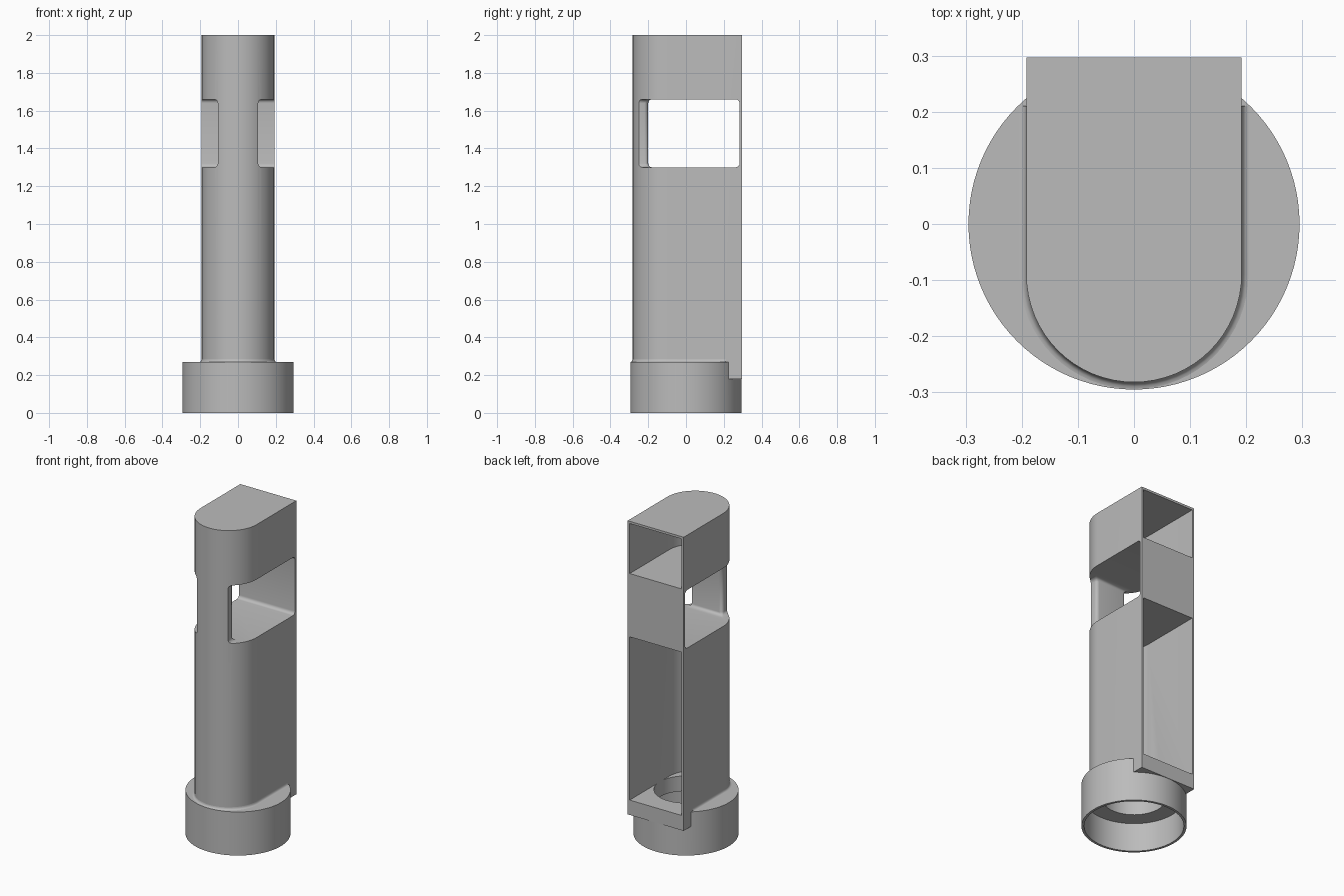
import bpy, bmesh, math

if "Cube" in bpy.data.objects:
    bpy.data.objects.remove(bpy.data.objects["Cube"], do_unlink=True)

HALF, BACK, ARC_Y, WALL = 0.192, 0.297, -0.09, 0.014

grey = bpy.data.materials.new("plain grey")
grey.use_nodes = True
grey.diffuse_color = (0.5, 0.5, 0.5, 1)
grey.node_tree.nodes["Principled BSDF"].inputs["Base Color"].default_value = (0.5, 0.5, 0.5, 1)


def u_profile(radius, back, steps=32):
    """Straight sides with a half-round front, open end at the back."""
    arc = [(-radius * math.cos(math.pi * i / steps),
            ARC_Y - radius * math.sin(math.pi * i / steps)) for i in range(steps + 1)]
    return [(-radius, back)] + arc + [(radius, back)]


def circle(radius, steps=96):
    return [(radius * math.cos(math.tau * i / steps),
             radius * math.sin(math.tau * i / steps)) for i in range(steps)]


def finish(name, bm):
    mesh = bpy.data.meshes.new(name)
    bm.to_mesh(mesh)
    bm.free()
    mesh.materials.append(grey)
    obj = bpy.data.objects.new(name, mesh)
    bpy.context.collection.objects.link(obj)
    return obj


def prism(name, outline, low, high, bevel=0):
    bm = bmesh.new()
    face = bm.faces.new([bm.verts.new((x, y, low)) for x, y in outline])
    new = bmesh.ops.extrude_face_region(bm, geom=[face])["geom"]
    for v in new:
        if isinstance(v, bmesh.types.BMVert):
            v.co.z = high
    bmesh.ops.recalc_face_normals(bm, faces=bm.faces)
    if bevel:
        bmesh.ops.bevel(bm, geom=bm.edges[:], offset=bevel, segments=5,
                        profile=0.5, affect='EDGES')
    return finish(name, bm)


def select(obj):
    bpy.ops.object.select_all(action='DESELECT')
    obj.select_set(True)
    bpy.context.view_layer.objects.active = obj


def combine(obj, other, operation):
    mod = obj.modifiers.new("combine", 'BOOLEAN')
    mod.operation, mod.solver, mod.object = operation, 'EXACT', other
    select(obj)
    bpy.ops.object.modifier_apply(modifier=mod.name)
    bpy.data.objects.remove(other, do_unlink=True)


# Tall housing with two compartments open at the back
housing = prism("housing", u_profile(HALF, BACK), 0.18, 2.0)
for low, high in ((0.272, 1.284), (1.676, 2.0 - WALL)):
    cavity = prism("compartment_cutter", u_profile(HALF - WALL, 0.5), low, high)
    combine(housing, cavity, 'DIFFERENCE')

# Side window around the front column, leaving a thin back panel
column, column_back, far, panel = 0.107, -0.2, 0.45, 0.283
window = [(-far, panel), (-far, -far), (-column, -far), (-column, column_back),
          (column, column_back), (column, -far), (far, -far), (far, panel)]
combine(housing, prism("window_cutter", window, 1.3, 1.66, 0.02), 'DIFFERENCE')

# Round collar at the foot, hollow from below, with a cable hole
combine(housing, prism("collar", circle(0.295), 0, 0.27), 'UNION')
combine(housing, prism("collar_cutter", circle(0.28), -0.1, 0.178), 'DIFFERENCE')
combine(housing, prism("hole_cutter", circle(0.18), 0.1, 0.35), 'DIFFERENCE')

# Small fillet where the housing meets the collar
bm = bmesh.new()
rows = []
for i in range(5):
    a = math.pi / 2 * i / 4
    grow, z = 0.012 * (1 - math.sin(a)), 0.27 + 0.015 * (1 - math.cos(a))
    rows.append([bm.verts.new((x, y, z)) for x, y in u_profile(HALF + grow, 0.21)])
for lower, upper in zip(rows, rows[1:]):
    for i in range(len(lower) - 1):
        bm.faces.new((lower[i], lower[i + 1], upper[i + 1], upper[i]))
fillet = finish("foot_fillet", bm)

for obj in (housing, fillet):
    select(obj)
    bpy.ops.object.shade_smooth_by_angle(angle=math.radians(30))
